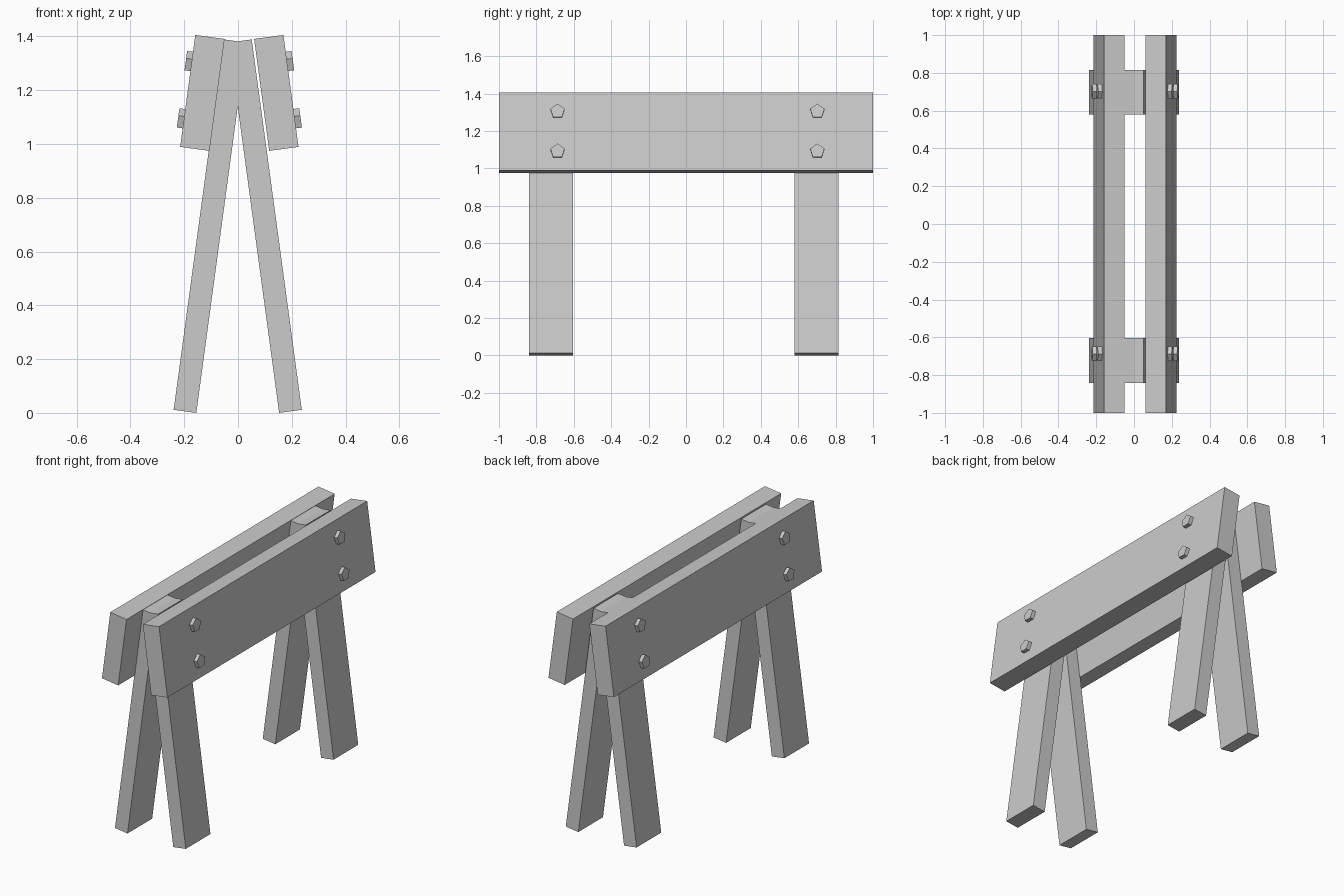
import bpy, bmesh, math
from mathutils import Matrix, Vector

if "Cube" in bpy.data.objects:
    bpy.data.objects.remove(bpy.data.objects["Cube"])

TILT = math.radians(7.7)


def prism(name, profile, offset, matrix):
    """Extrude a flat profile by offset, then place it with matrix."""
    bm = bmesh.new()
    face = bm.faces.new([bm.verts.new(p) for p in profile])
    ext = bmesh.ops.extrude_face_region(bm, geom=[face], use_keep_orig=True)
    moved = [v for v in ext["geom"] if isinstance(v, bmesh.types.BMVert)]
    bmesh.ops.translate(bm, verts=moved, vec=Vector(offset))
    bmesh.ops.recalc_face_normals(bm, faces=bm.faces)
    mesh = bpy.data.meshes.new(name)
    bm.to_mesh(mesh)
    bm.free()
    obj = bpy.data.objects.new(name, mesh)
    obj.matrix_world = matrix
    bpy.context.collection.objects.link(obj)
    return obj


def plank(name, size, matrix):
    """Rectangular board centred on its own origin."""
    x, y, z = (s / 2 for s in size)
    profile = [(-x, -y, -z), (x, -y, -z), (x, -y, z), (-x, -y, z)]
    return prism(name, profile, (0, 2 * y, 0), matrix)


for side, label, leg_x, rail_x in ((-1, "left", -0.104, -0.1325),
                                   (1, "right", 0.102, 0.1425)):
    lean = Matrix.Rotation(-side * TILT, 4, 'Y')

    # Leaning legs, crossing at the top
    for end, y in (("front", -0.722), ("back", 0.698)):
        plank(f"{end}_{label}_leg", (0.085, 0.237, 1.39),
              Matrix.Translation((leg_x, y, 0.6945)) @ lean)

    # Long side rail bolted to the outside of the legs
    rail = Matrix.Translation((rail_x, 0, 1.19)) @ lean
    plank(f"{label}_rail", (0.11, 2.0, 0.42), rail)

    # Five-sided bolt heads
    for end, y in (("front", -0.687), ("back", 0.702)):
        for level, z in (("upper", 0.107), ("lower", -0.108)):
            angles = [math.pi / 2 + i * math.tau / 5 for i in range(5)]
            profile = [(side * 0.05, y + 0.04 * math.cos(a), z + 0.04 * math.sin(a))
                       for a in angles]
            prism(f"{end}_{label}_{level}_bolt", profile, (side * 0.027, 0, 0), rail)
